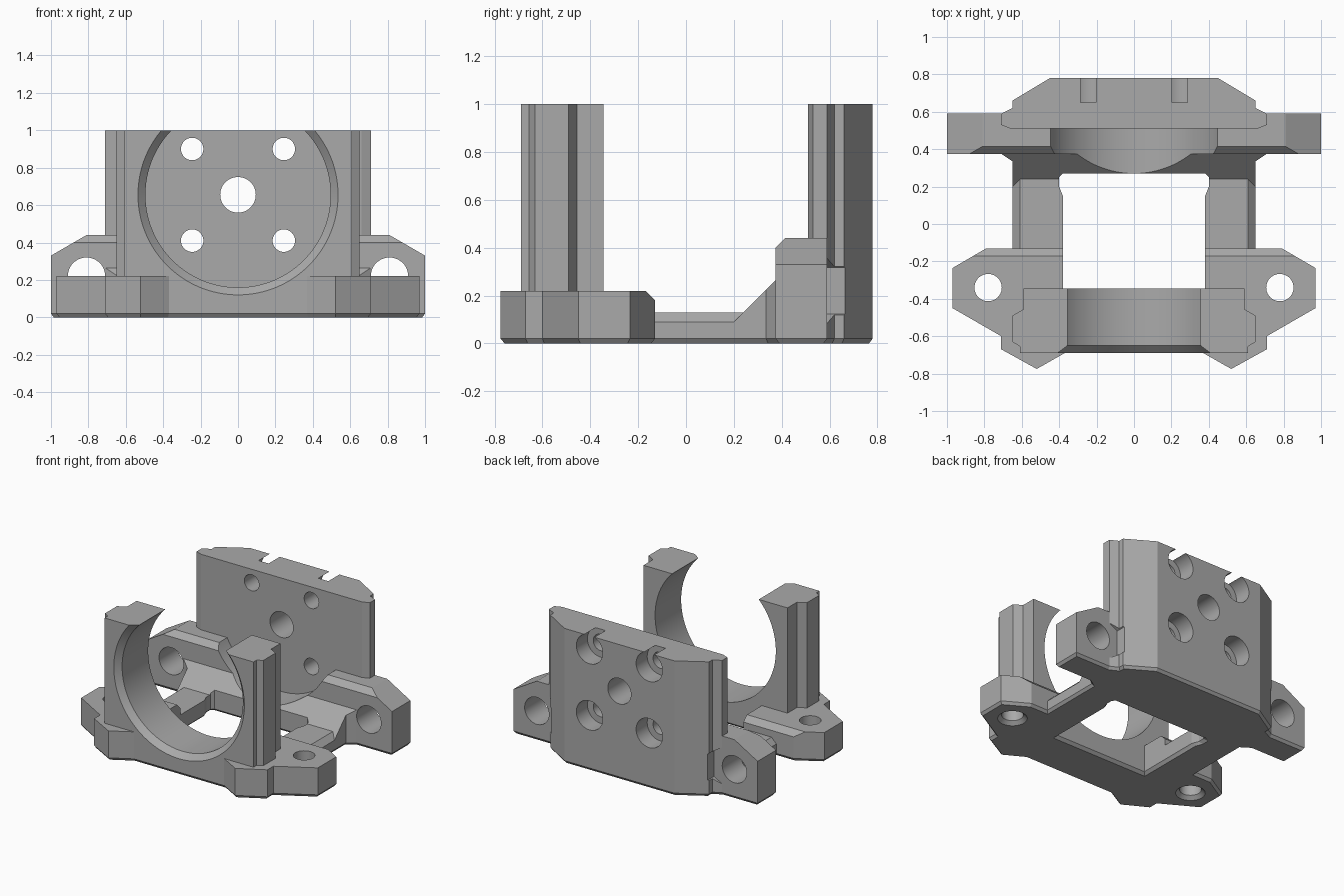
import bpy, bmesh, math
from mathutils import Vector

cube = bpy.data.objects.get("Cube")
if cube:
    bpy.data.objects.remove(cube, do_unlink=True)

grey = bpy.data.materials.new("plain grey")
grey.use_nodes = True
grey.diffuse_color = (0.4, 0.4, 0.4, 1)
grey.node_tree.nodes["Principled BSDF"].inputs["Base Color"].default_value = (0.4, 0.4, 0.4, 1)


def place(p, depth, axis):
    """Put a 2D profile point into space at a depth along the axis."""
    u, v = p
    return Vector({"x": (depth, u, v), "y": (u, depth, v), "z": (u, v, depth)}[axis])


def mirrored(half):
    return half + [(-x, y) for x, y in reversed(half)]


def circle(centre, radius, sides=64, turn=0.0):
    steps = [turn + 2 * math.pi * i / sides for i in range(sides)]
    return [(centre[0] + radius * math.cos(a), centre[1] + radius * math.sin(a)) for a in steps]


def loft(name, first, last, start, end, axis, foot=0):
    """Solid between two matching profiles, with an optional bevelled foot."""
    bm = bmesh.new()
    a = [bm.verts.new(place(p, start, axis)) for p in first]
    b = [bm.verts.new(place(p, end, axis)) for p in last]
    bottom = bm.faces.new(a)
    bm.faces.new(b)
    for i in range(len(a)):
        j = (i + 1) % len(a)
        bm.faces.new((a[i], a[j], b[j], b[i]))
    bmesh.ops.recalc_face_normals(bm, faces=bm.faces)
    if foot:
        bmesh.ops.inset_region(bm, faces=[bottom], thickness=foot, use_even_offset=True)
        for v in bottom.verts:
            v.co.z = 0
    mesh = bpy.data.meshes.new(name)
    bm.to_mesh(mesh)
    bm.free()
    mesh.materials.append(grey)
    obj = bpy.data.objects.new(name, mesh)
    bpy.context.collection.objects.link(obj)
    return obj


def prism(name, outline, start, end, axis="z", foot=0):
    return loft(name, outline, outline, start, end, axis, foot)


def cut(parts, cutters):
    """Subtract every cutter from every part, then discard the cutters."""
    for part in parts:
        for c in cutters:
            mod = part.modifiers.new("cut", "BOOLEAN")
            mod.operation, mod.solver, mod.object = "DIFFERENCE", "EXACT", c
        graph = bpy.context.evaluated_depsgraph_get()
        mesh = bpy.data.meshes.new_from_object(part.evaluated_get(graph))
        part.modifiers.clear()
        part.data = mesh
    for c in cutters:
        bpy.data.objects.remove(c, do_unlink=True)


# Shared outlines, right half from front to back
FOOT = [(0.37, -0.69), (0.52, -0.775), (0.71, -0.67), (0.71, -0.6),
        (0.97, -0.45), (0.97, -0.235), (0.79, -0.13)]
PLATE = [(0.66, 0.51), (0.71, 0.53), (0.71, 0.59), (0.65, 0.62), (0.65, 0.66), (0.45, 0.78)]
SLAB = FOOT + [(0.65, -0.13), (0.65, 0.335), (0.71, 0.375), (1, 0.375), (1, 0.59)] + PLATE[2:]
CLAMP = [(0.61, -0.69), (0.61, -0.655), (0.65, -0.63), (0.65, -0.49), (0.59, -0.455), (0.59, -0.345)]
STEP = 0.09
AXLE = (0, 0.655)

# Base slab, rails and feet
base = prism("base_slab", mirrored(SLAB), 0.02, STEP, foot=0.015)
rails = prism("side_rails", mirrored([(0.65, STEP), (0.61, 0.13)]), -0.16, 0.3, "y")
feet = prism("front_feet", mirrored(FOOT), STEP, 0.22)
slope = prism("rear_slope", mirrored([(0.65, 0.2), (0.65, 0.335), (0.71, 0.375)]), STEP, 0.3)

# Uprights
clamp = prism("front_clamp", mirrored(CLAMP), STEP, 1)
ears = prism("rear_ears", mirrored([(1, STEP), (1, 0.33), (0.81, 0.44)]), 0.375, 0.59, "y")
plate = prism("back_plate", mirrored(PLATE), STEP, 1)

# Sloped and bevelled edges
cut([slope], [prism("slope_cutter", [(0.1, -0.01), (0.475, 0.365), (0.1, 0.365)], -2, 2, "x")])
cut([feet], [prism("foot_bevel", [(-0.18, 0.23), (-0.12, 0.17), (-0.12, 0.23)], -2, 2, "x")])
cut([ears], [prism("ear_bevel", [(0.365, 0.39), (0.425, 0.45), (0.365, 0.45)], -2, 2, "x")])

# Central window with a flared lower edge
window = mirrored([(0.38, -0.345), (0.38, 0.15), (0.4, 0.2), (0.4, 0.25), (0.38, 0.27)])
flare = [(x * 1.08, -0.04 + (y + 0.04) * 1.1) for x, y in window]
cut([base, rails, feet, slope], [
    prism("window_cutter", window, -0.1, 0.5),
    loft("window_flare", flare, window, -0.01, 0.02, "z")])

# Round seat through the clamp and the ears, with a bevelled mouth
cut([clamp, feet, slope, ears], [
    prism("seat_cutter", circle(AXLE, 0.495, 128), -0.9, 0.51, "y"),
    loft("seat_mouth", circle(AXLE, 0.545, 128), circle(AXLE, 0.495, 128), -0.7, -0.65, "y")])

# Vertical screw holes in the feet and cross holes in the ears
for side in (-1, 1):
    foot_hole = (side * 0.78, -0.34)
    cut([base, feet], [
        prism("foot_hole", circle(foot_hole, 0.073, 48), -0.1, 0.5),
        loft("foot_hole_flare", circle(foot_hole, 0.105, 48), circle(foot_hole, 0.073, 48),
             -0.005, 0.025, "z")])
    ear_hole = (side * 0.81, 0.22)
    cut([ears], [prism("ear_hole", circle(ear_hole, 0.1, 48), 0.2, 0.8, "y")])
    cut([base, plate], [prism("nut_clearance", circle(ear_hole, 0.193, 6, math.pi / 6), 0.59, 0.9, "y")])

# Mounting holes in the back plate, recessed from behind
holes = [prism("centre_hole", circle(AXLE, 0.095, 48), 0.3, 0.9, "y")]
for x in (-0.245, 0.245):
    for z in (0.41, 0.9):
        holes.append(prism("mount_hole", circle((x, z), 0.06, 48), 0.3, 0.9, "y"))
        holes.append(prism("mount_recess", circle((x, z), 0.108, 48), 0.65, 0.9, "y"))
cut([plate, ears], holes)

# Smooth the bores and keep the edges crisp
bpy.ops.object.select_all(action="DESELECT")
for part in (base, rails, feet, slope, clamp, ears, plate):
    part.select_set(True)
    bpy.context.view_layer.objects.active = part
bpy.ops.object.shade_smooth_by_angle(angle=math.radians(20))
